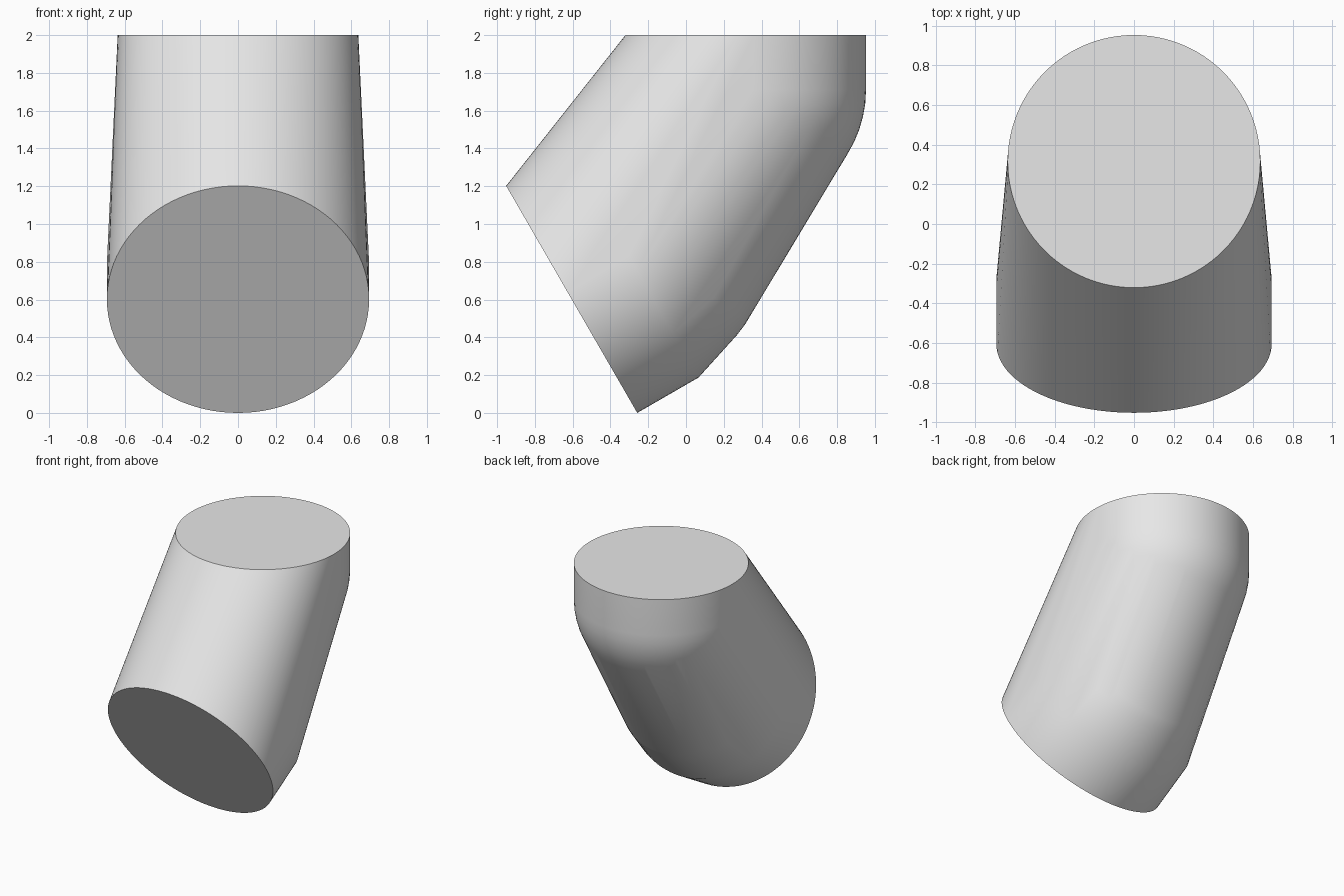
import bpy, bmesh, math
from mathutils import Vector, Matrix

cube = bpy.data.objects.get("Cube")
if cube:
    bpy.data.objects.remove(cube, do_unlink=True)

SEGMENTS = 96
TOP_RADIUS = 0.637
FOOT_RADIUS = 0.694
TILT = Matrix.Rotation(math.radians(-60), 3, 'X')   # turns up into the slanted axis
foot_axis = TILT @ Vector((0, 0, 1))


def ring(bm, centre, radius, turn, drop=0.0):
    """Circle of points around a turned axis, shifted back along it by drop."""
    for i in range(SEGMENTS):
        a = math.tau * i / SEGMENTS
        p = Vector((radius * math.cos(a), radius * math.sin(a), -drop))
        bm.verts.new(centre + turn @ p)


def dome(bm, centre, radius, turn, side, steps=14):
    """Half ball; side 1 bulges backwards along the axis, -1 forwards."""
    for i in range(steps):
        a = math.pi / 2 * i / steps
        ring(bm, centre, radius * math.cos(a), turn, side * radius * math.sin(a))


bm = bmesh.new()
upright = Matrix.Identity(3)

# Upper end: flat round top running down into a rounded joint
ring(bm, Vector((0, 0.316, 2)), TOP_RADIUS, upright)
dome(bm, Vector((0, 0.316, 1.71)), TOP_RADIUS, upright, 1)

# Slanted end: short wide drum backed by a second rounded joint
foot = Vector((0, -0.605, 0.601))
ring(bm, foot, FOOT_RADIUS, TILT)
ring(bm, foot + foot_axis * 0.375, FOOT_RADIUS, TILT)
dome(bm, foot + foot_axis * 0.452, TOP_RADIUS, TILT, -1)

# Stretch one skin over both ends
hull = bmesh.ops.convex_hull(bm, input=bm.verts[:])
inside = {g for g in hull["geom_interior"] + hull["geom_unused"]
          if isinstance(g, bmesh.types.BMVert)}
bmesh.ops.delete(bm, geom=list(inside), context='VERTS')
bmesh.ops.dissolve_limit(bm, angle_limit=math.radians(0.2),
                         verts=bm.verts[:], edges=bm.edges[:])
bmesh.ops.recalc_face_normals(bm, faces=bm.faces[:])

mesh = bpy.data.meshes.new("angled_body")
bm.to_mesh(mesh)
bm.free()
body = bpy.data.objects.new("angled_body", mesh)
bpy.context.collection.objects.link(body)

# Plain grey finish
grey = bpy.data.materials.new("light_grey")
grey.use_nodes = True
colour = (0.8, 0.8, 0.8, 1)
grey.diffuse_color = colour
grey.node_tree.nodes["Principled BSDF"].inputs["Base Color"].default_value = colour
mesh.materials.append(grey)

# Smooth sides, crisp rims
bpy.ops.object.select_all(action='DESELECT')
body.select_set(True)
bpy.context.view_layer.objects.active = body
bpy.ops.object.shade_smooth_by_angle(angle=math.radians(25))
